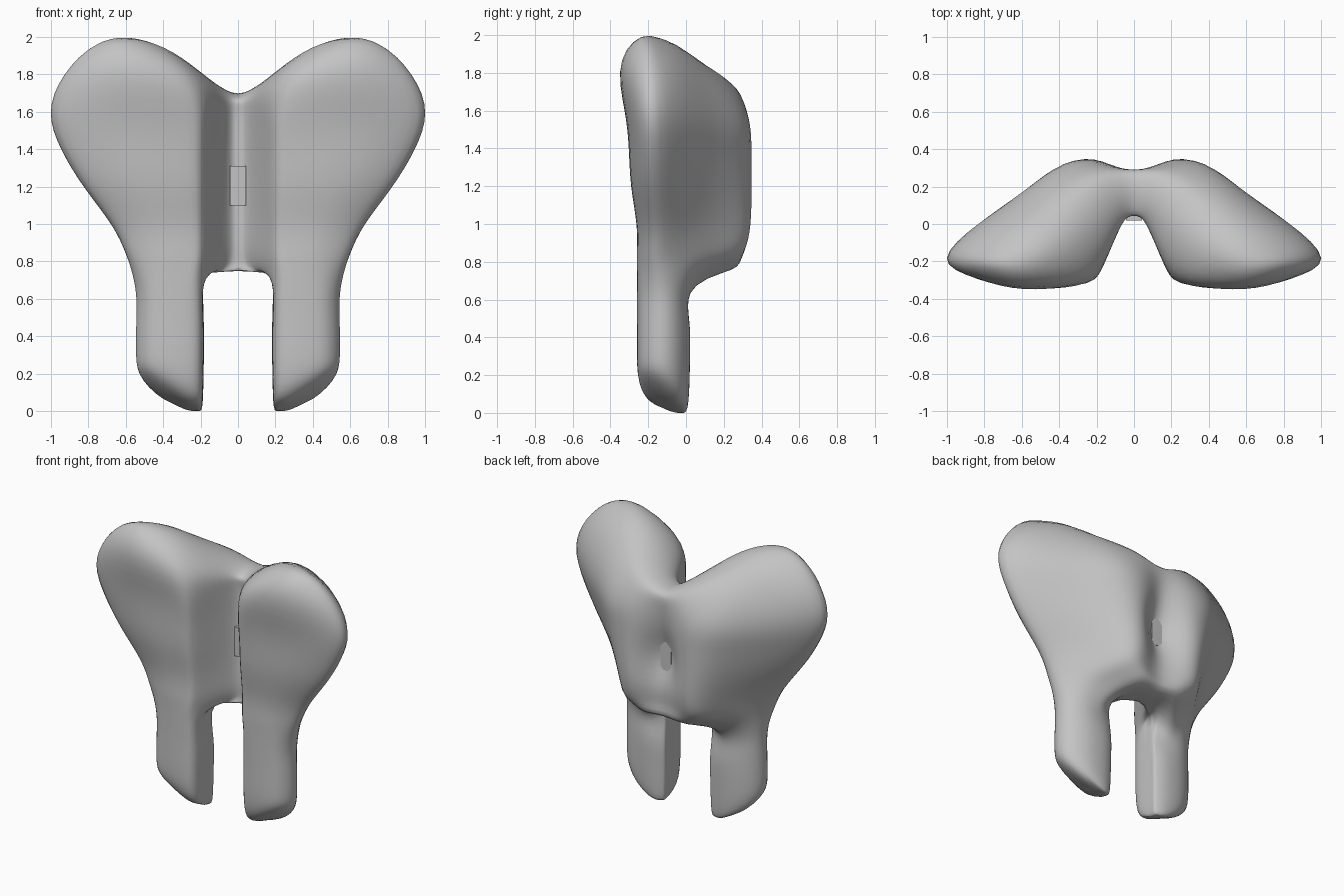
import bpy
import bmesh
from mathutils import Vector

cube = bpy.data.objects.get("Cube")
if cube:
    bpy.data.objects.remove(cube, do_unlink=True)

COUNT = 12  # points around each half section


def make_material(name, colour):
    material = bpy.data.materials.new(name)
    material.use_nodes = True
    material.diffuse_color = colour
    material.node_tree.nodes["Principled BSDF"].inputs["Base Color"].default_value = colour
    return material


def add_object(name, mesh, material):
    obj = bpy.data.objects.new(name, mesh)
    bpy.context.scene.collection.objects.link(obj)
    mesh.materials.append(material)
    return obj


# Leg cross-section, running from the inner side round the front to the back
leg_profile = [(.184, -.04), (.184, -.12), (.2, -.225), (.28, -.257), (.4, -.255), (.49, -.225),
               (.545, -.14), (.51, -.05), (.42, .005), (.33, .02), (.25, .015), (.19, -.01)]


def leg_ring(z):
    return [Vector((x, y, z)) for x, y in leg_profile]


def foot_ring(scale, base, slope_out, slope_front):
    """Leg section drawn in towards the tip, rising to the outside and front."""
    ring = []
    for x, y in leg_profile:
        x = .24 + (x - .24) * scale
        y = -.05 + (y + .05) * scale
        rise = slope_out * max(0, x - .27) + slope_front * max(0, -.07 - y)
        ring.append(Vector((x, y, base + rise)))
    return ring


# Body cross-section: channel, front, wing tip and back bulge
inner_x = {0: 0, 1: .06, 2: .175, 10: .17, 11: 0}
outer_x = {3: .09, 4: .47, 5: .8, 6: 1, 7: .77, 8: .49, 9: .23}
body_y = [.04, .015, -.235, -.3, -.31, -.27, -.18, .005, .175, .325, .345, 0]


def body_ring(z, width, front, back, groove):
    ring = []
    for i, y in enumerate(body_y):
        x = inner_x[i] if i in inner_x else .2 + outer_x[i] * (width - .2)
        if i > 6:
            y *= back / .345
        elif i > 1:
            y *= front / .31
        ring.append(Vector((x, groove if i == COUNT - 1 else y, z)))
    return ring


def leg_top_ring():
    """Top of the leg, with its inner side carried up to the bridge."""
    ring = leg_ring(.63)
    for i in (0, 1, 11):
        ring[i].z = .725
    ring[10].z = .67
    return ring


def bridge_ring():
    """Underside of the bridge, eased into the leg on the outer side."""
    ring = body_ring(.757, .6, .26, .25, .22)
    ring[1].x = .09
    for i, p in enumerate(leg_ring(.757)):
        if 2 <= i <= 9:
            ring[i] = ring[i].lerp(p, .5)
    return ring


# Sloping shoulder under the top edge, and the ridge along the top
shoulder = [(0, .05, 1.67), (.08, 0, 1.69), (.18, -.2, 1.76), (.35, -.315, 1.85),
            (.6, -.345, 1.87), (.8, -.295, 1.84), (.935, -.2, 1.79), (.83, -.09, 1.84),
            (.62, 0, 1.89), (.4, .11, 1.84), (.19, .25, 1.745), (0, .27, 1.675)]
ridge = [(0, .17, 1.7), (.11, .1, 1.75), (.24, 0, 1.84), (.42, -.1, 1.955),
         (.62, -.2, 2.008), (.78, -.21, 1.95)]

rings = [
    foot_ring(.5, .008, .45, .45),
    foot_ring(.9, .05, .45, .42),
    leg_ring(.3),
    leg_ring(.48),
    leg_top_ring(),
    bridge_ring(),
    body_ring(.85, .607, .26, .298, .25),
    body_ring(1, .68, .26, .333, .26),
    body_ring(1.2, .83, .29, .336, .19),
    body_ring(1.4, .95, .302, .337, .26),
    body_ring(1.6, 1.012, .32, .318, .285),
    [Vector(p) for p in shoulder],
]

# Loft the left half
points = [p for ring in rings for p in ring]
half_faces = [tuple(reversed(range(COUNT)))]
for k in range(len(rings) - 1):
    for i in range(COUNT):
        j = (i + 1) % COUNT
        face = (k * COUNT + i, k * COUNT + j, (k + 1) * COUNT + j, (k + 1) * COUNT + i)
        # The bridge is open where it meets the middle plane
        if any(points[v].x > 0 for v in face):
            half_faces.append(face)

# Close the top along the ridge
top = (len(rings) - 1) * COUNT
mid = len(points)
points += [Vector(p) for p in ridge]
for i in range(5):
    half_faces.append((top + i, top + i + 1, mid + i + 1, mid + i))
    half_faces.append((mid + i, mid + i + 1, top + 10 - i, top + 11 - i))
half_faces.append((top + 5, top + 6, mid + 5))

# Mirror to the right half, sharing the points on the middle plane
targets = list(points)
twin = {}
for i, p in enumerate(points):
    if p.x == 0:
        twin[i] = i
    else:
        twin[i] = len(targets)
        targets.append(Vector((-p.x, p.y, p.z)))
faces = half_faces + [tuple(twin[v] for v in reversed(f)) for f in half_faces]

grey = make_material("plain grey", (.55, .55, .55, 1))
mesh = bpy.data.meshes.new("pelvis_body")
mesh.from_pydata(targets, [], faces)
bm = bmesh.new()
bm.from_mesh(mesh)
bmesh.ops.recalc_face_normals(bm, faces=bm.faces)

# Crisp corner where the inner leg meets the underside of the bridge
bm.verts.ensure_lookup_table()
crease = bm.edges.layers.float.new("crease_edge")
start = 4 * COUNT
for a, b in ((start + 11, start), (start, start + 1)):
    for pair in ((a, b), (twin[a], twin[b])):
        bm.edges.get([bm.verts[v] for v in pair])[crease] = .8
bm.to_mesh(mesh)
bm.free()
body = add_object("pelvis_body", mesh, grey)
for polygon in mesh.polygons:
    polygon.use_smooth = True
smooth = body.modifiers.new("smooth_surface", 'SUBSURF')
smooth.levels = smooth.render_levels = 2


def smooth_points():
    mesh.update()
    body.update_tag()
    bpy.context.view_layer.update()
    result = body.evaluated_get(bpy.context.evaluated_depsgraph_get()).data
    return [v.co.copy() for v in result.vertices]


# Swell the cage so that the smoothed surface passes near the section points
for step in range(3):
    current = smooth_points()
    for vertex, target, now in zip(mesh.vertices, targets, current):
        vertex.co += (target - now) * .75

# Rest the feet on the floor
low = min(p.z for p in smooth_points())
for vertex in mesh.vertices:
    vertex.co.z -= low
mesh.update()

# Small block set through the middle of the bridge
plug_mesh = bpy.data.meshes.new("centre_plug")
bm = bmesh.new()
bmesh.ops.create_cube(bm, size=1)
bmesh.ops.scale(bm, vec=(.085, .215, .21), verts=bm.verts)
bmesh.ops.translate(bm, vec=(0, .1275, 1.205), verts=bm.verts)
bm.to_mesh(plug_mesh)
bm.free()
add_object("centre_plug", plug_mesh, grey)
